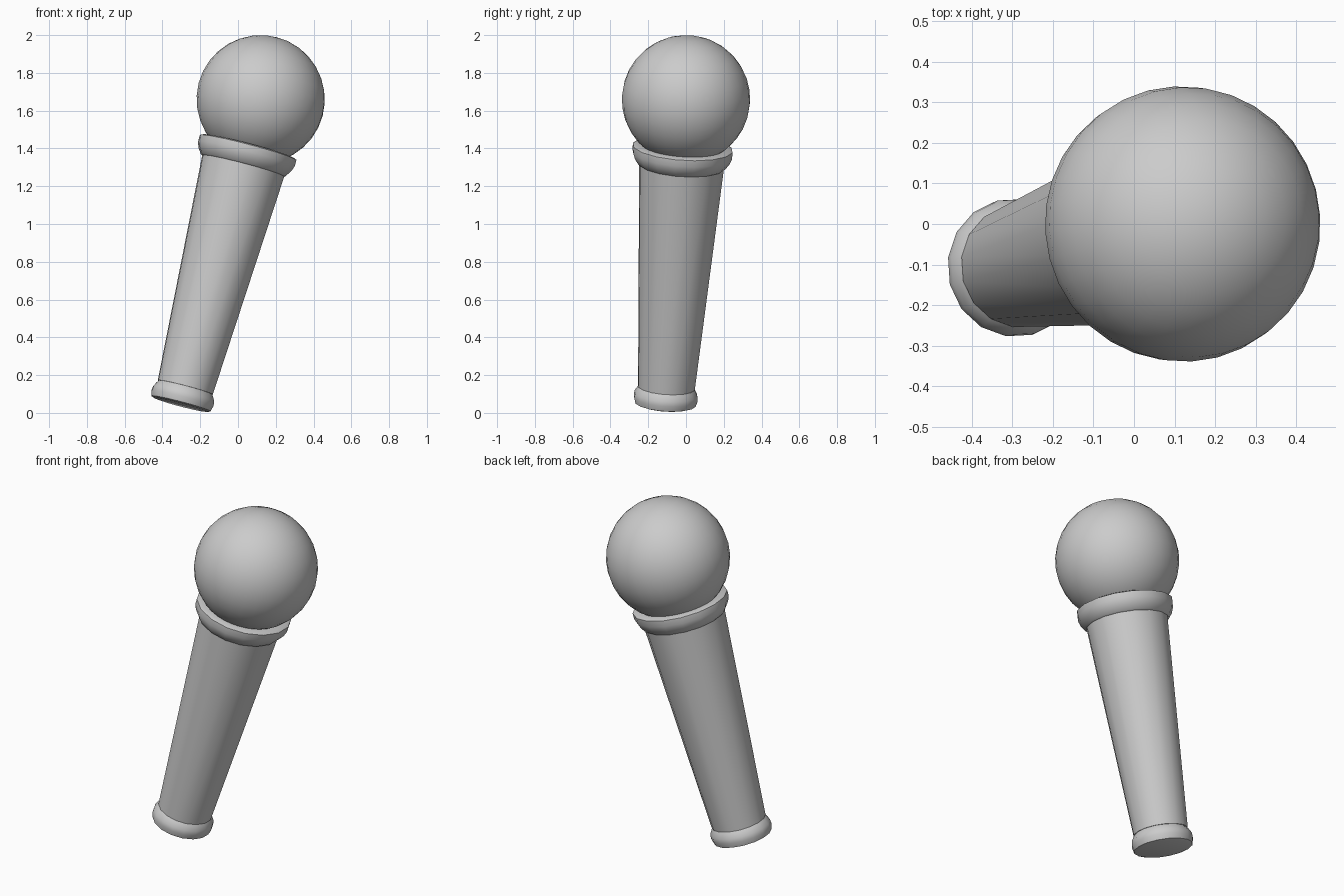
import bpy, bmesh, math
from mathutils import Vector, Matrix

if "Cube" in bpy.data.objects:
    bpy.data.objects.remove(bpy.data.objects["Cube"])

BASE = Vector((-0.303, -0.11, 0.043))      # centre of the butt end
HEAD = Vector((0.12, 0.0, 1.66))           # centre of the ball
AXIS = (HEAD - BASE).normalized()
TILT = Matrix.Translation(BASE) @ AXIS.to_track_quat('Z', 'Y').to_matrix().to_4x4()
LENGTH = (HEAD - BASE).length


def finish(name, bm):
    bmesh.ops.recalc_face_normals(bm, faces=bm.faces[:])
    mesh = bpy.data.meshes.new(name)
    bm.to_mesh(mesh)
    bm.free()
    obj = bpy.data.objects.new(name, mesh)
    bpy.context.collection.objects.link(obj)
    obj.matrix_world = TILT
    bpy.ops.object.select_all(action='DESELECT')
    obj.select_set(True)
    bpy.context.view_layer.objects.active = obj
    bpy.ops.object.shade_smooth_by_angle(angle=math.radians(50))
    return obj


def lathe(name, profile, sides=16):
    """Turn (radius, height) points around the axis and cap both ends."""
    bm = bmesh.new()
    rings = []
    for r, z in profile:
        rings.append([bm.verts.new((r * math.cos(2 * math.pi * i / sides),
                                    r * math.sin(2 * math.pi * i / sides), z))
                      for i in range(sides)])
    for a, b in zip(rings, rings[1:]):
        for i in range(sides):
            j = (i + 1) % sides
            bm.faces.new((a[i], a[j], b[j], b[i]))
    bm.faces.new(rings[0][::-1])
    bm.faces.new(rings[-1])
    return finish(name, bm)


# rounded ring at the butt end
lathe("end_ring", [(0.145, 0.0), (0.163, 0.006), (0.171, 0.035),
                   (0.169, 0.06), (0.155, 0.085), (0.14, 0.105)])

# tapered grip
lathe("handle", [(0.152, 0.095), (0.228, 1.33)])

# flared collar under the ball
lathe("collar", [(0.22, 1.305), (0.235, 1.315), (0.256, 1.345),
                 (0.267, 1.375), (0.267, 1.41), (0.25, 1.417), (0.2, 1.417)])

# ball head
bm = bmesh.new()
bmesh.ops.create_uvsphere(bm, u_segments=32, v_segments=16, radius=0.34,
                          matrix=Matrix.Translation((0, 0, LENGTH)))
finish("ball_head", bm)
